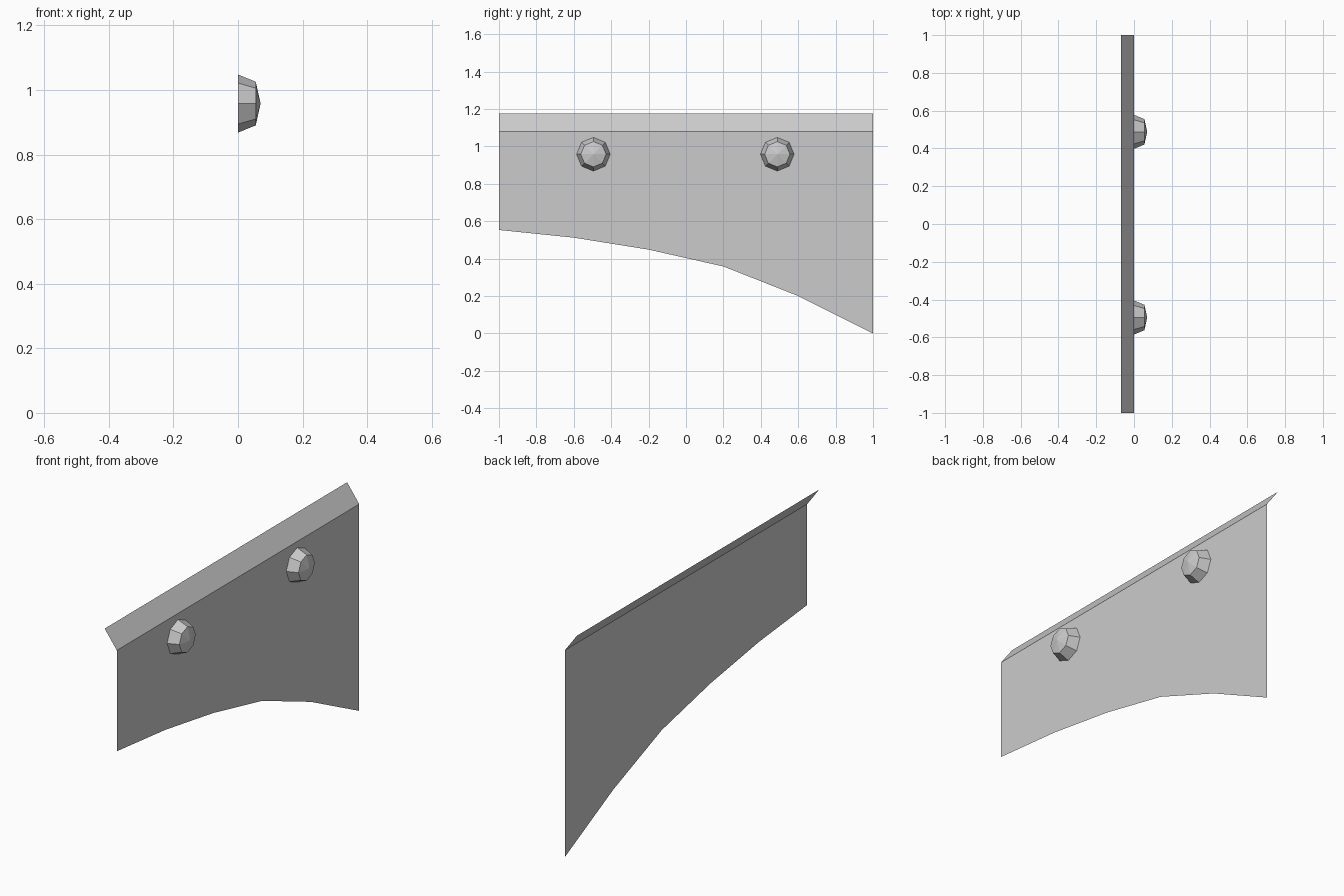
import bpy
import math

if "Cube" in bpy.data.objects:
    bpy.data.objects.remove(bpy.data.objects["Cube"])

grey = bpy.data.materials.new("light_grey")
grey.diffuse_color = (0.6, 0.6, 0.6, 1)
grey.use_nodes = True
grey.node_tree.nodes["Principled BSDF"].inputs["Base Color"].default_value = grey.diffuse_color


def add_part(name, verts, faces):
    mesh = bpy.data.meshes.new(name)
    mesh.from_pydata(verts, [], faces)
    mesh.materials.append(grey)
    obj = bpy.data.objects.new(name, mesh)
    bpy.context.collection.objects.link(obj)
    return obj


# Thin upright sheet with a curved lower edge, and a lip leaning back along the top
fold_z, lip_x, lip_z = 1.08, -0.07, 1.175
lower_edge = [(-1, 0.553), (-0.6, 0.512), (-0.2, 0.448),
              (0.2, 0.358), (0.6, 0.2), (1, 0)]
n = len(lower_edge)
sheet = [(0, y, z) for y, z in lower_edge] + [(0, y, fold_z) for y, z in lower_edge]
add_part("side_panel", sheet,
         [(i, i + 1, n + i + 1, n + i) for i in range(n - 1)])
add_part("top_lip",
         [(0, -1, fold_z), (0, 1, fold_z), (lip_x, 1, lip_z), (lip_x, -1, lip_z)],
         [(0, 1, 2, 3)])


# Eight-sided domed bolt heads
def add_bolt(name, y, z, sides=8):
    verts = []
    for x, r in ((0, 0.09), (0.055, 0.0675)):
        for i in range(sides):
            a = 2 * math.pi * i / sides
            verts.append((x, y + r * math.cos(a), z + r * math.sin(a)))
    verts.append((0.07, y, z))
    faces = []
    for i in range(sides):
        j = (i + 1) % sides
        faces.append((i, j, sides + j, sides + i))
        faces.append((sides + i, sides + j, 2 * sides))
    add_part(name, verts, faces)


add_bolt("front_bolt", -0.495, 0.958)
add_bolt("back_bolt", 0.488, 0.958)
